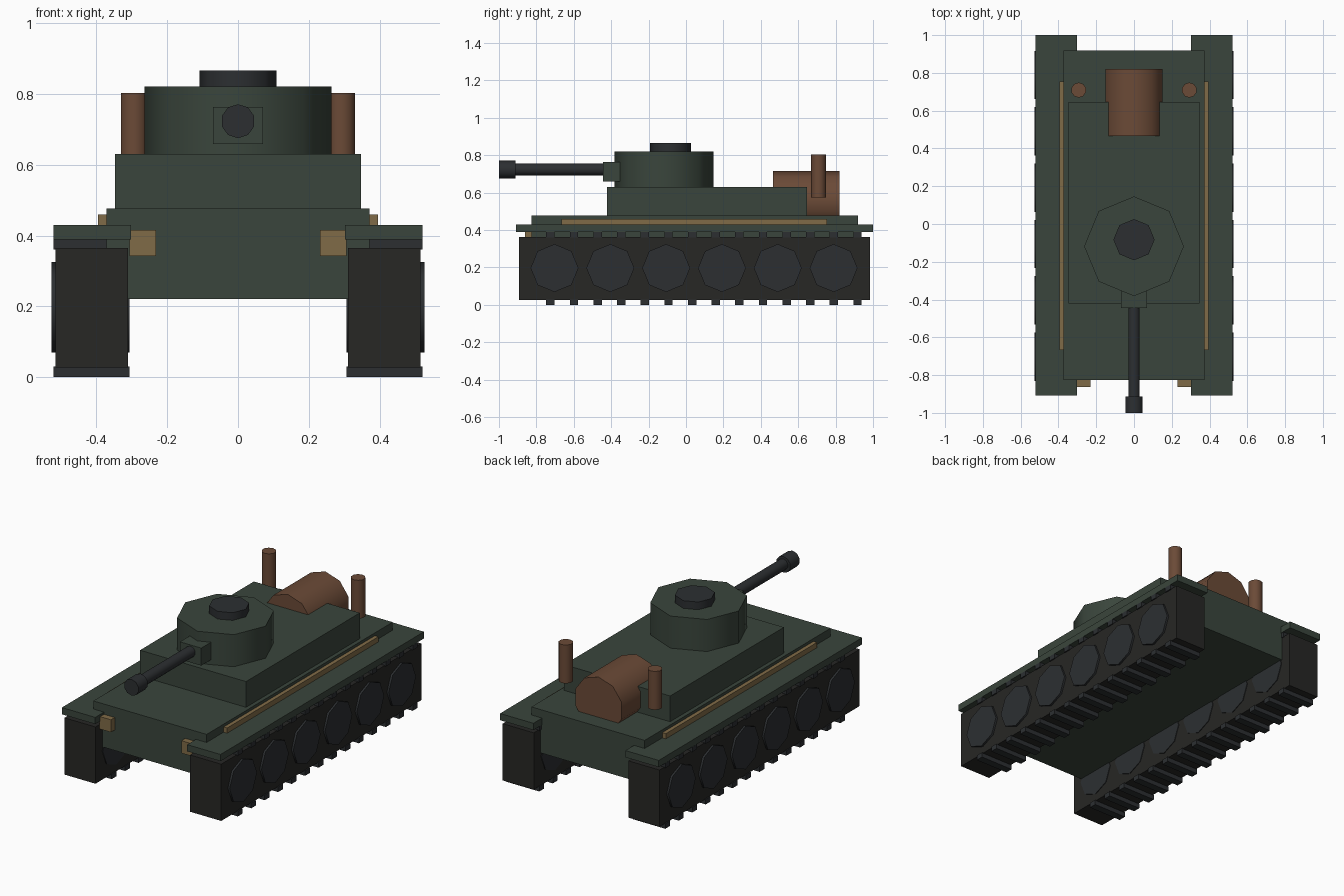
import bpy, bmesh, math
from mathutils import Matrix

if "Cube" in bpy.data.objects:
    bpy.data.objects.remove(bpy.data.objects["Cube"])


def material(name, rgb):
    m = bpy.data.materials.new(name)
    m.diffuse_color = (*rgb, 1)
    m.use_nodes = True
    m.node_tree.nodes["Principled BSDF"].inputs["Base Color"].default_value = m.diffuse_color
    return m


GREEN = material("green_paint", (0.042, 0.060, 0.045))
RUBBER = material("track_dark", (0.020, 0.020, 0.018))
STEEL = material("dark_steel", (0.025, 0.028, 0.031))
RUST = material("rust_brown", (0.147, 0.069, 0.038))
BRASS = material("brass", (0.216, 0.147, 0.063))


def finish(name, bm, mat, mirror, smooth=False):
    me = bpy.data.meshes.new(name)
    bm.to_mesh(me)
    bm.free()
    ob = bpy.data.objects.new(name, me)
    bpy.context.collection.objects.link(ob)
    me.materials.append(mat)
    if smooth:
        bpy.ops.object.select_all(action='DESELECT')
        ob.select_set(True)
        bpy.context.view_layer.objects.active = ob
        bpy.ops.object.shade_smooth_by_angle(angle=math.radians(50))
    if mirror:
        ob.modifiers.new("mirror", 'MIRROR').use_axis = (True, False, False)
    return ob


def add_box(bm, x, y, z):
    size = [b - a for a, b in (x, y, z)]
    mid = [(a + b) / 2 for a, b in (x, y, z)]
    bmesh.ops.create_cube(bm, size=1, matrix=Matrix.Translation(mid) @ Matrix.Diagonal((*size, 1)))


def box(name, x, y, z, mat, mirror=False):
    bm = bmesh.new()
    add_box(bm, x, y, z)
    return finish(name, bm, mat, mirror)


def add_cyl(bm, center, r, length, axis, sides):
    rot = {'X': Matrix.Rotation(math.pi / 2, 4, 'Y'),
           'Y': Matrix.Rotation(math.pi / 2, 4, 'X'),
           'Z': Matrix.Identity(4)}[axis]
    bmesh.ops.create_cone(bm, cap_ends=True, segments=sides, radius1=r, radius2=r, depth=length,
                          matrix=Matrix.Translation(center) @ rot)


def cyl(name, center, r, length, axis, sides, mat, mirror=False):
    bm = bmesh.new()
    add_cyl(bm, center, r, length, axis, sides)
    return finish(name, bm, mat, mirror, True)


# Hull and superstructure
box("hull", (-0.372, 0.372), (-0.826, 0.919), (0.22, 0.477), GREEN)
box("superstructure", (-0.348, 0.348), (-0.422, 0.646), (0.47, 0.63), GREEN)
box("fender", (0.302, 0.521), (-0.908, 1.0), (0.389, 0.429), GREEN, True)
box("side_rail", (0.365, 0.395), (-0.666, 0.754), (0.425, 0.46), BRASS, True)
box("headlight", (0.231, 0.306), (-0.862, -0.80), (0.342, 0.416), BRASS, True)

# Running gear
box("track", (0.311, 0.515), (-0.893, 0.984), (0.027, 0.364), RUBBER, True)
pads = bmesh.new()
for i in range(14):
    y = -0.725 + i * 0.1263
    for z in ((0.0, 0.03), (0.36, 0.389)):
        add_box(pads, (0.306, 0.522), (y - 0.0225, y + 0.0225), z)
finish("track_pads", pads, STEEL, True)
wheels = bmesh.new()
for i in range(6):
    add_cyl(wheels, (0.417, -0.703 + i * 0.2984, 0.197), 0.128, 0.22, 'X', 8)
finish("road_wheels", wheels, STEEL, True, True)

# Turret and gun
cyl("turret", (0, -0.118, 0.723), 0.264, 0.195, 'Z', 8, GREEN)
cyl("hatch", (0, -0.083, 0.84), 0.109, 0.052, 'Z', 8, STEEL)
box("gun_mantlet", (-0.07, 0.07), (-0.445, -0.354), (0.659, 0.763), GREEN)
cyl("gun_barrel", (0, -0.68, 0.724), 0.032, 0.60, 'Y', 10, STEEL)
cyl("muzzle", (0, -0.956, 0.723), 0.048, 0.088, 'Y', 10, STEEL)

# Rear boiler and exhaust stacks
cyl("boiler", (0, 0.643, 0.556), 0.16, 0.355, 'Y', 10, RUST)
cyl("exhaust_stack", (0.293, 0.709, 0.689), 0.04, 0.228, 'Z', 10, RUST, True)
